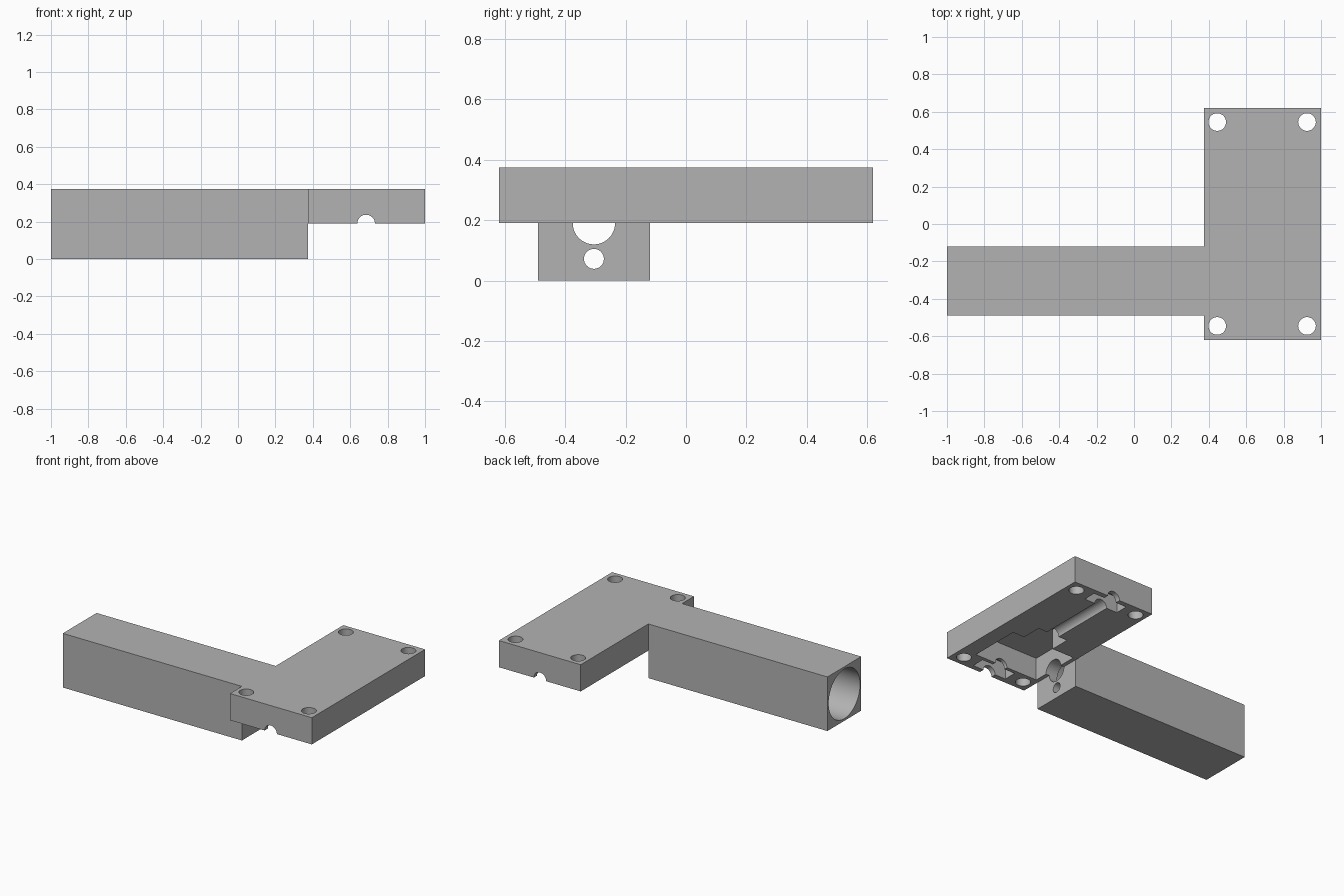
import bpy
import math

cube = bpy.data.objects.get("Cube")
if cube:
    bpy.data.objects.remove(cube, do_unlink=True)

grey = bpy.data.materials.new("plain grey")
grey.use_nodes = True
grey.diffuse_color = (0.45, 0.45, 0.45, 1)
grey.node_tree.nodes["Principled BSDF"].inputs["Base Color"].default_value = grey.diffuse_color


def box(name, x, y, z):
    """Box from (min, max) pairs."""
    bpy.ops.mesh.primitive_cube_add(size=1, location=[sum(p) / 2 for p in (x, y, z)])
    ob = bpy.context.object
    ob.name = name
    ob.scale = [p[1] - p[0] for p in (x, y, z)]
    bpy.ops.object.transform_apply(location=True, rotation=True, scale=True)
    ob.data.materials.append(grey)
    return ob


def rod(axis, centre, radius, length, sides=48):
    """Round cutter along the given axis."""
    turn = {"x": (0, math.pi / 2, 0), "y": (math.pi / 2, 0, 0), "z": (0, 0, 0)}[axis]
    bpy.ops.mesh.primitive_cylinder_add(vertices=sides, radius=radius, depth=length,
                                        location=centre, rotation=turn)
    ob = bpy.context.object
    bpy.ops.object.transform_apply(location=True, rotation=True, scale=True)
    ob.data.materials.append(grey)
    return ob


def carve(body, cutters):
    bpy.ops.object.select_all(action="DESELECT")
    body.select_set(True)
    bpy.context.view_layer.objects.active = body
    for cutter in cutters:
        cutter.hide_render = True
        mod = body.modifiers.new("cut", "BOOLEAN")
        mod.operation = "DIFFERENCE"
        mod.solver = "EXACT"
        mod.object = cutter
        bpy.ops.object.modifier_apply(modifier=mod.name)
        bpy.data.objects.remove(cutter, do_unlink=True)
    bpy.ops.object.shade_smooth_by_angle(angle=math.radians(30))


JOIN = 0.373          # where the housing meets the plate
MID = 0.19            # height of the shafts and of the plate underside
MOTOR_Y = -0.305
SHAFT_X = 0.685

# Motor housing: long square block with a deep bore and a drilled end wall
housing = box("motor_housing", (-1, JOIN), (-0.49, -0.12), (0, 0.375))
cuts = [rod("x", (-0.37, MOTOR_Y, 0.1875), 0.172, 1.36, 64),
        rod("x", (0.35, MOTOR_Y, MID), 0.07, 0.3)]
for z in (0.072, 0.303):
    cuts.append(rod("x", (0.35, MOTOR_Y, z), 0.033, 0.3, 32))
carve(housing, cuts)

# Gearbox plate: screw holes, shaft groove, gear and bearing pockets underneath
plate = box("gearbox_plate", (JOIN, 1), (-0.62, 0.62), (MID, 0.375))
cuts = [rod("z", (x, y, 0.28), 0.047, 0.5)
        for x in (0.445, 0.925) for y in (-0.545, 0.545)]
cuts.append(rod("y", (SHAFT_X, 0, MID), 0.047, 1.5))
cuts.append(box("gear_cutter", (0.40, 0.89), (-0.47, -0.11), (0.1, 0.345)))
cuts.append(box("hub_cutter", (0.57, 0.80), (-0.2, 0.03), (0.1, 0.33)))
cuts.append(rod("x", (0.42, MOTOR_Y, MID), 0.07, 0.2))
for y in (-0.54, 0.54):
    cuts.append(box("bearing_cutter", (SHAFT_X - 0.13, SHAFT_X + 0.13),
                    (y - 0.045, y + 0.045), (0.1, 0.30)))
carve(plate, cuts)
